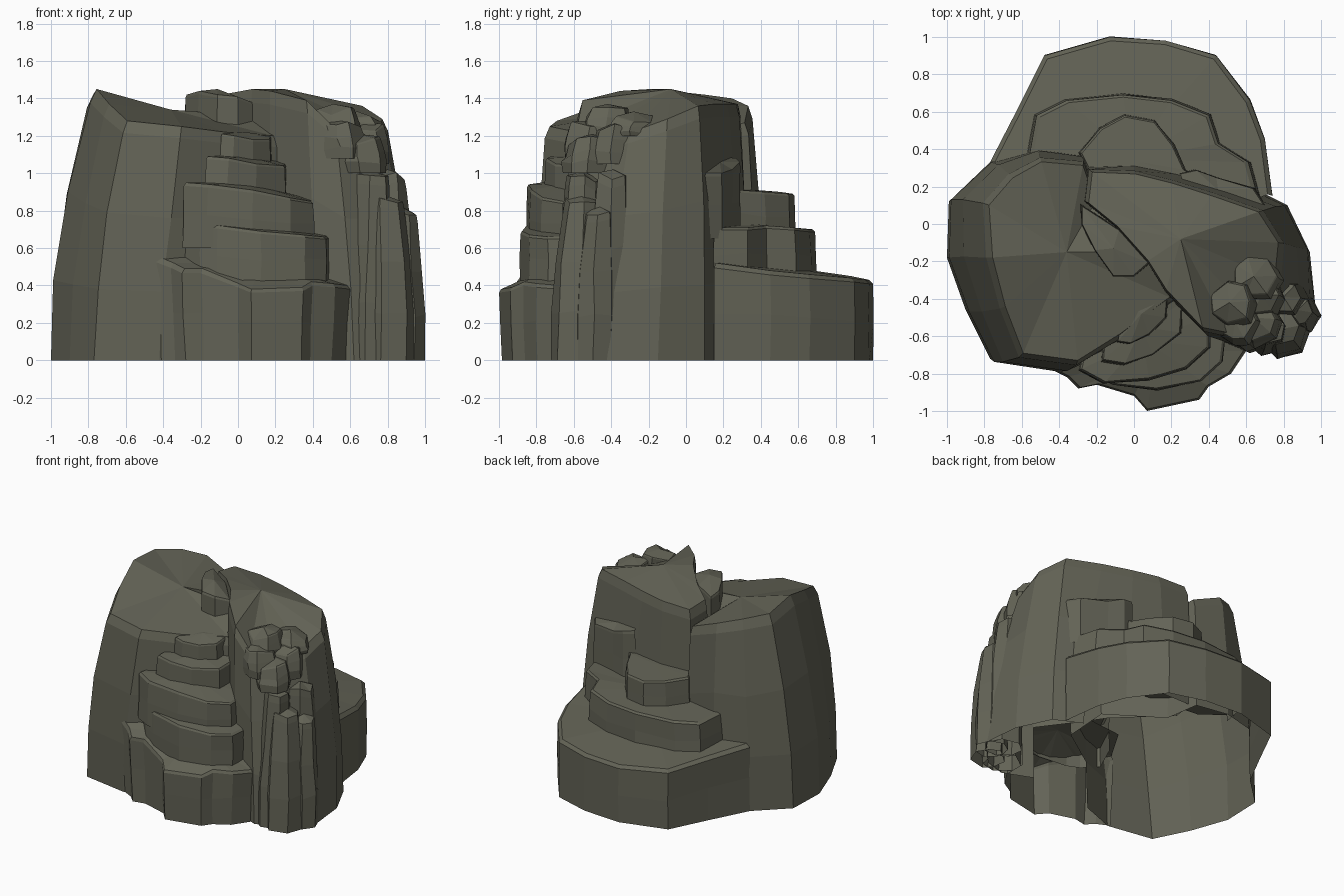
import bpy, bmesh, math, random
from mathutils import Vector

random.seed(4)
stone = bpy.data.materials.new("dark_olive_stone")
stone.diffuse_color = (0.125, 0.125, 0.093, 1)


def block(name, pts, centre, z0=0.0, bulge=0.0, power=1.0, jitter=0.008,
          levels=(0, .3, .62, .95, 1), open_sides=(), open_low=()):
    """Open-bottomed rock: pts are (base x, base y, top x, top y, top z), counter-clockwise.
    open_sides are buried sides left out; open_low only leaves out their lowest band."""
    bm = bmesh.new()
    cx, cy, cz = centre
    rings = []
    for t in levels:
        ring = []
        for bx, by, tx, ty, tz in pts:
            s = t ** power
            k = 1 + bulge * math.sin(math.pi * t)
            if t == 1:
                k = 0.965                       # worn top edge
            x, y = bx + (tx - bx) * s, by + (ty - by) * s
            j = jitter if 0 < t < 0.9 else 0
            x = cx + (x - cx) * k + random.uniform(-j, j)
            y = cy + (y - cy) * k + random.uniform(-j, j)
            z = z0 + (tz - z0) * t + random.uniform(-j, j) * 2
            ring.append(bm.verts.new((x, y, z)))
        rings.append(ring)
    n = len(pts)
    for level, (a, b) in enumerate(zip(rings, rings[1:])):
        for i in range(n):
            if i in open_sides or (level == 0 and i in open_low):
                continue
            k = (i + 1) % n
            bm.faces.new((a[i], a[k], b[k], b[i]))
    tip = bm.verts.new(centre)
    for i in range(n):
        bm.faces.new((rings[-1][i], rings[-1][(i + 1) % n], tip))
    loose = [v for v in bm.verts if not v.link_faces]
    bmesh.ops.delete(bm, geom=loose, context='VERTS')
    me = bpy.data.meshes.new(name)
    bm.to_mesh(me)
    bm.free()
    me.materials.append(stone)
    ob = bpy.data.objects.new(name, me)
    bpy.context.collection.objects.link(ob)
    return ob


def step(name, outline, centre, z0, flare=1.0, buried=2):
    """Ledge with near-vertical sides; outline is (x, y, top z), its last sides are buried."""
    cx, cy, _ = centre
    pts = [(cx + (x - cx) * flare, cy + (y - cy) * flare, x, y, z) for x, y, z in outline]
    n = len(pts)
    return block(name, pts, centre, z0, jitter=0.006, levels=(0, .5, .95, 1),
                 open_sides=range(n - buried, n))


def column(name, x, y, r, h, lean=(0, 0), z0=0, top=.72):
    """Irregular seven-sided pillar leaning towards the ridge."""
    pts = []
    for i in range(7):
        a = math.tau * i / 7 + random.uniform(-.2, .2)
        q = r * random.uniform(.88, 1.08)
        c, s = math.cos(a), math.sin(a)
        pts.append((x + c * q, y + s * q, x + lean[0] + c * q * top,
                    y + lean[1] + s * q * top, h + random.uniform(-.04, .02)))
    return block(name, pts, (x + lean[0], y + lean[1], h + .02), z0, .06, 1.6, .008)


# large left boulder
block("left_boulder", [
    (-.26, .36, -.27, .33, 1.27), (-.52, .39, -.50, .35, 1.36), (-.77, .33, -.66, .26, 1.40),
    (-.99, .12, -.79, .11, 1.42), (-1.0, -.18, -.77, -.18, 1.45), (-.90, -.46, -.70, -.45, 1.37),
    (-.77, -.72, -.60, -.71, 1.28), (-.42, -.78, -.30, -.75, 1.25), (-.15, -.68, -.06, -.60, 1.22),
    (.18, -.45, .21, -.40, 1.20), (.16, -.15, .16, -.15, 1.30), (-.18, .15, -.20, .13, 1.22),
], (-.36, -.15, 1.34), bulge=.03, power=1.6, open_low=(0, 1, 8, 9, 10, 11))

# tall right ridge
block("right_ridge", [
    (-.25, .31, -.24, .29, 1.37), (-.27, .12, -.26, .12, 1.39), (-.10, -.02, -.10, -.01, 1.42),
    (.07, -.20, .07, -.20, 1.45), (.17, -.37, .17, -.36, 1.44), (.40, -.60, .37, -.57, 1.39),
    (.62, -.69, .52, -.60, 1.25), (.78, -.64, .66, -.52, 1.20), (.97, -.44, .77, -.30, 1.22),
    (.94, -.15, .79, -.10, 1.29), (.82, .10, .68, .07, 1.36), (.62, .20, .42, .16, 1.37),
    (.30, .28, .20, .23, 1.37), (.00, .34, .00, .28, 1.37),
], (.25, -.08, 1.45), bulge=.02, power=1.4, open_low=(0, 1, 2, 3, 4, 11, 12, 13))

# tongue of rock wedged at the summit
step("summit_tongue", [(-.28, .10, 1.41), (-.28, .0, 1.42), (-.21, -.14, 1.44), (-.11, -.28, 1.42),
                       (0, -.28, 1.41), (.08, -.21, 1.38), (-.08, -.03, 1.40)],
     (-.11, -.13, 1.45), 1.1, 1.05, 0)

# front staircase, bottom to top
step("front_step_1", [(.60, -.50, .43), (.60, -.68, .40), (.52, -.80, .41), (.40, -.87, .42),
                      (.35, -.94, .39), (.07, -1.0, .38), (0, -.92, .41), (-.20, -.86, .49),
                      (-.30, -.88, .49), (-.36, -.82, .52), (-.46, -.77, .56), (-.3, -.5, .56),
                      (.2, -.4, .52)], (.12, -.68, .52), 0, .95, 3)
step("front_step_2", [(.50, -.50, .67), (.47, -.74, .66), (.36, -.84, .67), (.12, -.885, .69),
                      (-.11, -.86, .72), (-.2, -.82, .73), (-.3, -.72, .70), (-.2, -.5, .72),
                      (.2, -.4, .72)], (.1, -.65, .73), .4, 1.0)
step("front_step_3", [(.40, -.50, .86), (.40, -.66, .85), (.28, -.77, .87), (.08, -.83, .91),
                      (-.16, -.85, .94), (-.29, -.78, .95), (-.25, -.6, .95), (.1, -.4, .94)],
     (.05, -.62, .95), .6, 1.02)
step("front_step_4", [(.26, -.42, 1.05), (.25, -.58, 1.04), (.1, -.70, 1.05), (-.05, -.75, 1.08),
                      (-.17, -.73, 1.09), (-.15, -.5, 1.1), (.1, -.35, 1.1)],
     (.04, -.55, 1.09), .8, 1.02)
step("front_step_5", [(.18, -.38, 1.2), (.17, -.50, 1.18), (.08, -.59, 1.18), (-.02, -.64, 1.2),
                      (-.09, -.63, 1.21), (-.05, -.4, 1.22)], (.04, -.48, 1.22), .95, 1.02)

# back terraces, bottom to top
step("back_step_1", [(.74, .15, .52), (.70, .45, .48), (.62, .66, .46), (.44, .90, .44),
                     (.17, .98, .43), (-.13, 1.0, .43), (-.48, .90, .45), (-.62, .62, .48),
                     (-.77, .33, .51), (-.5, .1, .52), (.4, 0, .53)], (0, .4, .52), 0, 1.0, 3)
step("back_step_2", [(.66, .15, .71), (.61, .33, .71), (.45, .43, .72), (.40, .58, .71),
                     (.20, .66, .70), (-.06, .69, .70), (-.36, .66, .70), (-.52, .58, .70),
                     (-.57, .3, .72), (0, .1, .73)], (0, .35, .73), .42, 1.03)
step("back_step_3", [(.5, .15, .91), (.27, .29, .91), (.21, .42, .90), (.11, .55, .89),
                     (-.05, .58, .89), (-.18, .51, .90), (-.29, .38, .91), (-.2, .2, .92),
                     (.2, .1, .92)], (.04, .33, .91), .65, 1.03)
step("back_step_4", [(.70, .1, 1.0), (.64, .19, 1.0), (.44, .25, 1.02), (.33, .29, 1.06),
                     (.24, .27, 1.08), (.3, .1, 1.1)], (.45, .18, 1.06), .65, 1.03)

# cluster of pillars at the front right, then broken ledges above it
for i, (x, y, r, h, lean) in enumerate([
        (.70, -.58, .13, .99, (.02, .03)), (.815, -.60, .13, .86, (-.02, .04)),
        (.885, -.48, .115, .80, (-.01, .02)), (.83, -.42, .13, 1.00, (-.03, .03))]):
    column("corner_pillar_%d" % (i + 1), x, y, r, h, lean)
for i, (x, y, r, z0, h) in enumerate([
        (.56, -.54, .12, 1.08, 1.26), (.66, -.52, .13, 1.0, 1.19), (.70, -.40, .12, 1.05, 1.25),
        (.53, -.44, .13, 1.2, 1.35), (.66, -.30, .13, 1.2, 1.31)]):
    column("broken_ledge_%d" % (i + 1), x, y, r, h, (-.02, .02), z0, .9)
